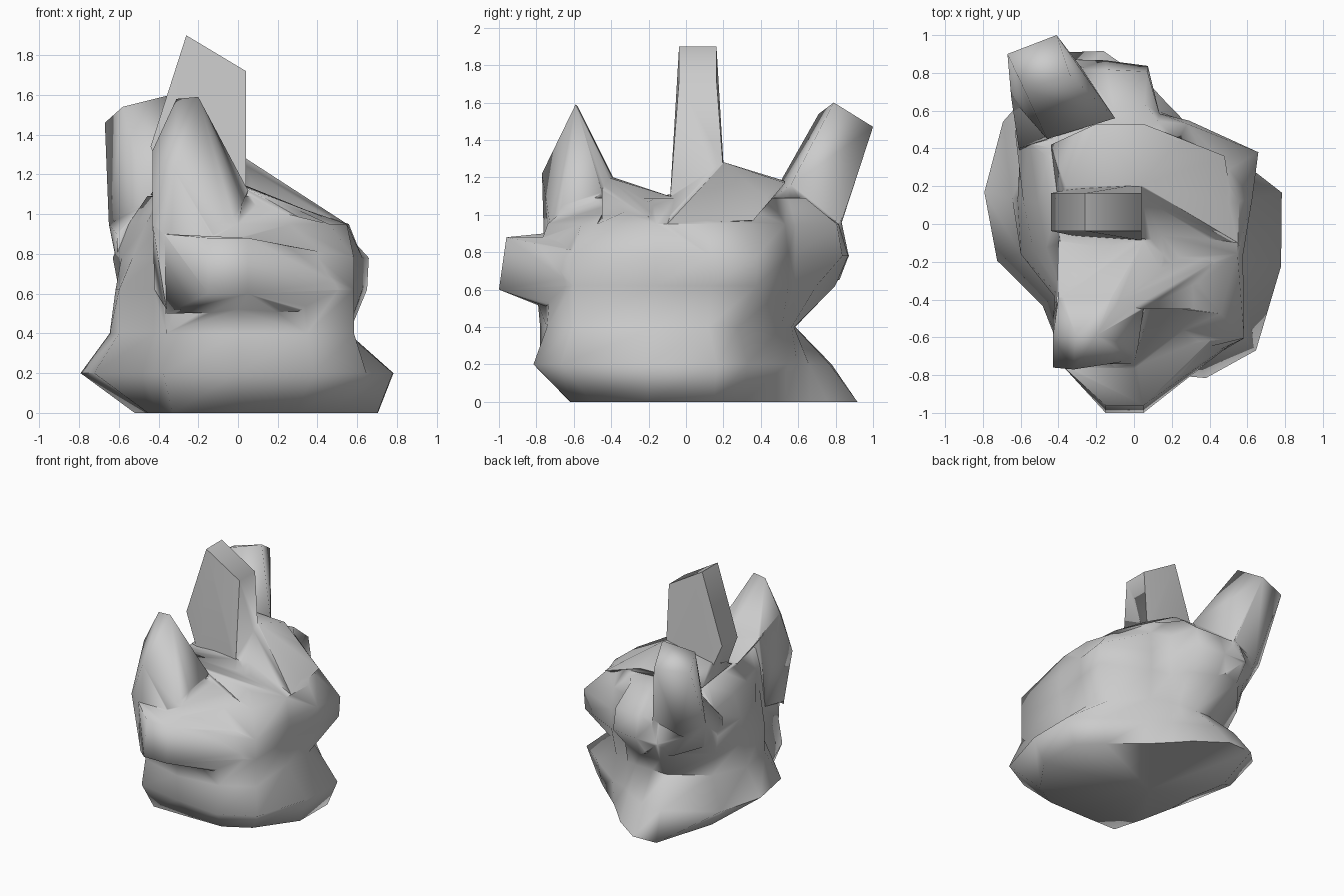
import bpy, bmesh
from math import radians, cos, sin


def finish(bm, name):
    bmesh.ops.recalc_face_normals(bm, faces=bm.faces)
    me = bpy.data.meshes.new(name)
    bm.to_mesh(me)
    bm.free()
    ob = bpy.data.objects.new(name, me)
    bpy.context.collection.objects.link(ob)
    return ob


def hull(name, pts):
    """Convex faceted lump around a few corner points."""
    bm = bmesh.new()
    for p in pts:
        bm.verts.new(p)
    bmesh.ops.convex_hull(bm, input=bm.verts)
    loose = [v for v in bm.verts if not v.link_faces]
    bmesh.ops.delete(bm, geom=loose, context='VERTS')
    return finish(bm, name)


# Rock body: irregular rings, one radius per direction
ANGLES = [-16, 12, 30, 62, 77, 85, 100, 112, 142, 168, 195, 222, 242, 270, 295, 314]
RINGS = {
    0.00: [.73, .72, .62, .60, .68, .76, .93, .98, .66, .47, .47, .54, .70, .62, .68, .70],
    0.20: [.81, .80, .66, .61, .61, .66, .78, .84, .88, .81, .75, .65, .80, .78, .90, .93],
    0.40: [.57, .57, .56, .58, .58, .58, .59, .63, .66, .66, .62, .57, .77, .78, .82, .84],
    0.62: [.60, .64, .75, .62, .60, .70, .81, .86, .76, .63, .62, .57, .78, .80, .80, .84],
    0.78: [.60, .64, .76, .62, .60, .84, .88, .94, .80, .60, .55, .55, .82, .80, .74, .84],
    0.95: [.57, .57, .58, .60, .60, .81, .83, .88, .70, .52, .48, .52, .84, .74, .62, .66],
    1.09: [.15, .18, .26, .50, .56, .64, .62, .64, .58, .42, .40, .48, .72, .58, .32, .22],
}
bm = bmesh.new()
rings = [[bm.verts.new((r * cos(radians(a)), r * sin(radians(a)), z))
          for a, r in zip(ANGLES, radii)] for z, radii in RINGS.items()]
n = len(ANGLES)
for lo, hi in zip(rings, rings[1:]):
    for i in range(n):
        j = (i + 1) % n
        bm.faces.new((lo[i], lo[j], hi[j], hi[i]))
for ring, z in ((rings[0], 0), (rings[-1], 1.11)):
    c = bm.verts.new((-.15, 0, z))
    for i in range(n):
        bm.faces.new((ring[i], ring[(i + 1) % n], c))
body = finish(bm, "rock_body")

# Front spike, running down the left front corner
front_spike = hull("front_spike", [
    (-.36, -.75, .52), (-.42, -.42, .62), (-.43, -.5, .95), (-.43, -.76, .95),
    (-.43, -.6, 1.32), (-.31, -.58, 1.58), (-.2, -.59, 1.59), (-.32, -.77, 1.22),
    (.02, -.66, 1.05), (.05, -.45, 1.12), (-.12, -.39, 1.19), (-.4, -.39, 1.2),
    (0, -.72, .9)])

# Saddle between the front and middle spikes
saddle = hull("saddle", [
    (-.41, -.42, 1.21), (-.1, -.42, 1.2), (.05, -.45, 1.13), (.05, -.09, 1.1),
    (-.4, -.09, 1.09), (.42, -.2, .99), (.4, -.45, .93), (-.2, -.25, .85)])

# Middle slab spike: (x, z, half thickness), undercut on its left edge
slab = [(-.3, 1.0, .13), (-.44, 1.34, .1), (-.26, 1.9, .1),
        (.04, 1.72, .1), (.04, 1.06, .15)]
middle_spike = hull("middle_spike", [
    (x, .063 + s * w, z) for x, z, w in slab for s in (-1, 1)])

# Rise of the shoulder behind the middle spike
shoulder = hull("shoulder", [
    (.04, .205, 1.28), (-.36, .2, 1.2), (-.2, .53, 1.18), (.05, .53, 1.17),
    (-.44, .42, 1.1), (.48, .36, .97), (.04, -.08, 1.11), (-.38, -.05, 1.1),
    (.55, -.1, .95), (-.2, .1, .9)])

# Back spike, leaning backwards out of an overhang
back_spike = hull("back_spike", [
    (-.41, 1.0, 1.47), (-.67, .9, 1.46), (-.58, .71, 1.54), (-.34, .79, 1.6),
    (-.65, .67, .95), (-.46, .45, 1.08), (-.1, .56, 1.16), (-.28, .83, .95),
    (-.5, .8, .87), (-.56, .56, .73)])
overhang = hull("overhang", [
    (-.65, .67, .95), (-.46, .45, 1.05), (-.28, .83, .97), (-.55, .57, .7),
    (-.2, .82, .65), (-.42, .76, .67), (-.34, .87, .78), (-.1, .5, .9),
    (-.61, .4, .9), (-.6, .38, .7)])

# Blunt ledge at the front
front_ledge = hull("front_ledge", [
    (-.15, -1, .6), (.05, -1, .6), (-.15, -.96, .88), (.05, -.96, .88),
    (-.36, -.75, .5), (-.37, -.76, .9), (.3, -.75, .51), (.25, -.79, .84),
    (.42, -.6, .81), (0, -.6, .88), (.56, -.6, .62)])

# Merge the lumps into one skin
bpy.context.view_layer.objects.active = body
for part in (saddle, shoulder, front_spike, middle_spike, overhang, back_spike, front_ledge):
    m = body.modifiers.new("join", 'BOOLEAN')
    m.operation = 'UNION'
    m.solver = 'EXACT'
    m.object = part
    bpy.ops.object.modifier_apply(modifier=m.name)
    bpy.data.objects.remove(part)

# Soft shading with hard creases
bpy.ops.object.select_all(action='DESELECT')
body.select_set(True)
bpy.ops.object.shade_smooth_by_angle(angle=radians(80))
